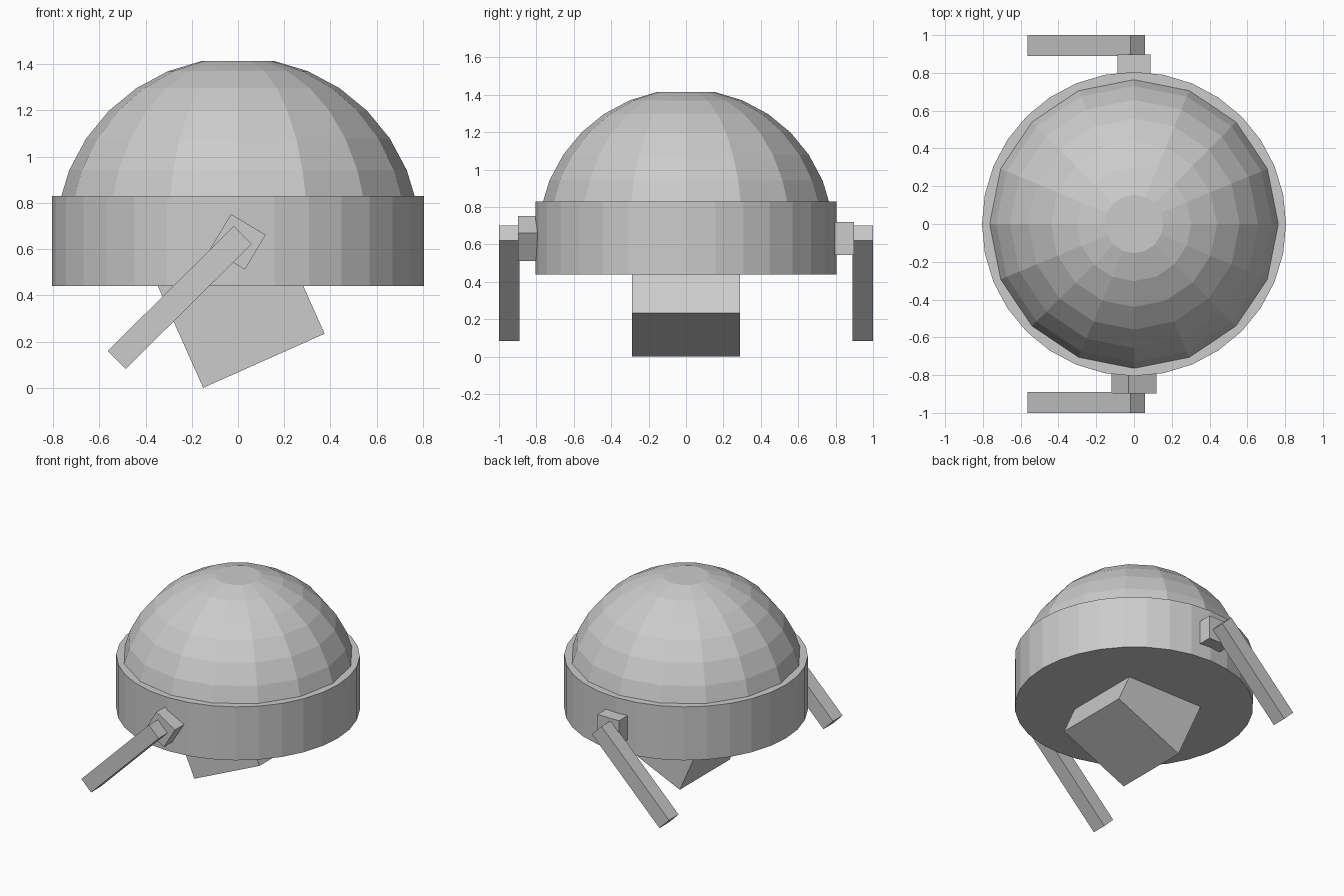
import bpy, bmesh, math

if "Cube" in bpy.data.objects:
    bpy.data.objects.remove(bpy.data.objects["Cube"])


def finish(name, bm):
    bmesh.ops.recalc_face_normals(bm, faces=bm.faces[:])
    mesh = bpy.data.meshes.new(name)
    bm.to_mesh(mesh)
    bm.free()
    obj = bpy.data.objects.new(name, mesh)
    bpy.context.collection.objects.link(obj)
    return obj


def lathe(name, profile, sides):
    """Flat-faced solid of revolution from (radius, z) points."""
    bm = bmesh.new()
    rings = []
    for r, z in profile:
        rings.append([bm.verts.new((r * math.cos(2 * math.pi * i / sides),
                                    r * math.sin(2 * math.pi * i / sides), z))
                      for i in range(sides)])
    for low, high in zip(rings, rings[1:]):
        for i in range(sides):
            j = (i + 1) % sides
            bm.faces.new((low[i], low[j], high[j], high[i]))
    bm.faces.new(rings[0])
    bm.faces.new(rings[-1])
    return finish(name, bm)


def box(name, size, centre, tilt=0):
    """Box tilted in the front plane (degrees, counter-clockwise seen from the front)."""
    bm = bmesh.new()
    bmesh.ops.create_cube(bm, size=1)
    bmesh.ops.scale(bm, vec=size, verts=bm.verts)
    obj = finish(name, bm)
    obj.location = centre
    obj.rotation_euler = (0, -math.radians(tilt), 0)
    return obj


# Wide band around the body
lathe("body_band", [(0.805, 0.44), (0.805, 0.83)], 32)

# Faceted dome: upper half of a sphere, flattened at the top
R, base = 0.79, 0.64
angles = [math.radians(90 - 11.25 * k) for k in range(8)]
lathe("dome", [(R * math.sin(a), base + R * math.cos(a)) for a in angles], 16)

# Tilted cube underneath
box("lower_block", (0.575, 0.575, 0.575), (-0.005, 0, 0.38), 24)

# Side pivots and arms
for label, side, tilt in (("front", -1, -31), ("back", 1, 0)):
    box(label + "_pivot", (0.175, 0.175, 0.175), (0, side * 0.81, 0.632), tilt)
    box(label + "_arm", (0.767, 0.11, 0.11), (-0.252, side * 0.945, 0.391), 44.7)
